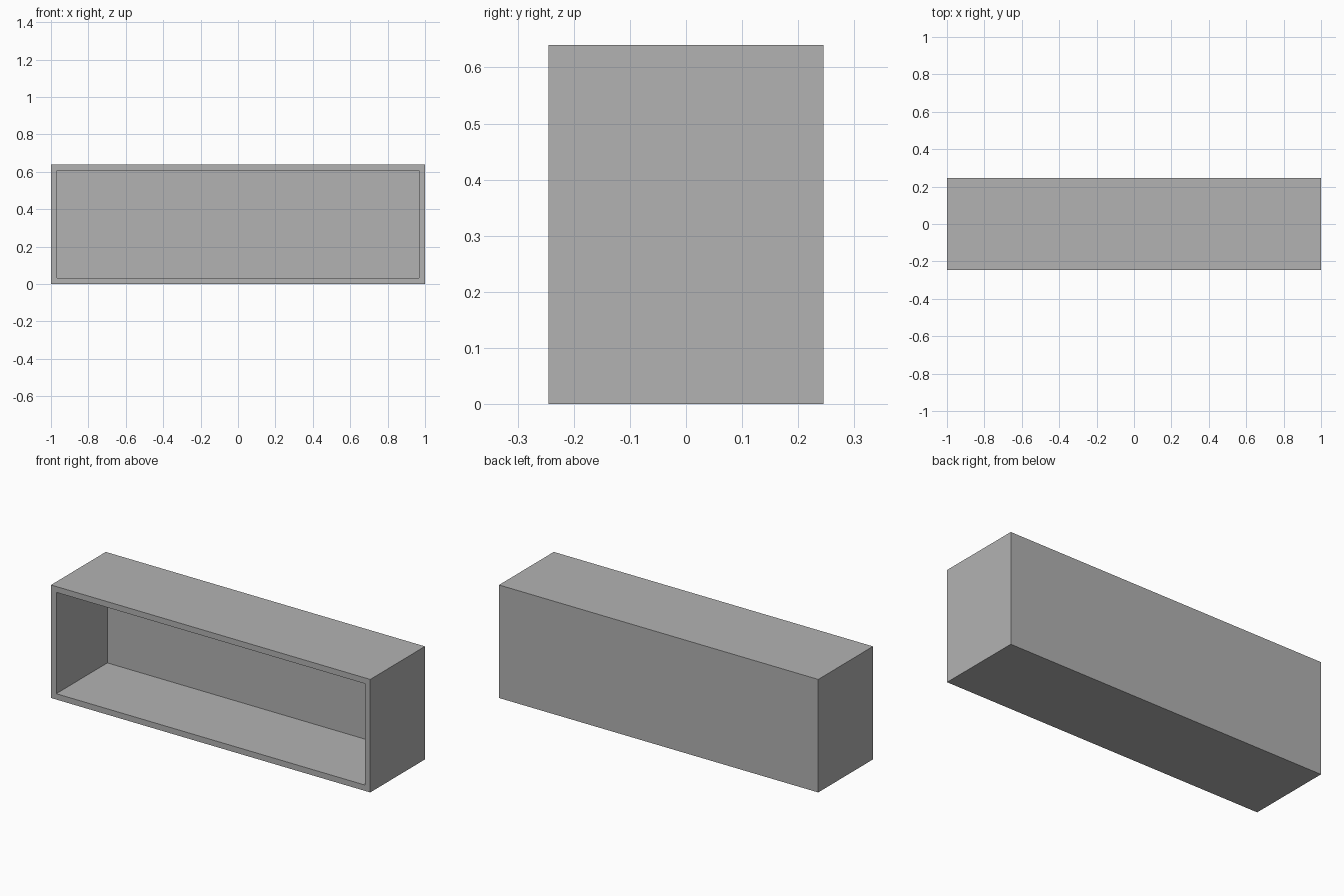
import bpy
import bmesh
from mathutils import Vector

cube = bpy.data.objects.get("Cube")
if cube:
    bpy.data.objects.remove(cube, do_unlink=True)

WIDTH, DEPTH, HEIGHT, WALL = 2.0, 0.49, 0.64, 0.033

# Plain grey finish
grey = bpy.data.materials.new("plain_grey")
grey.use_nodes = True
colour = (0.448, 0.448, 0.448, 1)
grey.diffuse_color = colour
grey.node_tree.nodes["Principled BSDF"].inputs["Base Color"].default_value = colour

# Solid box standing on the floor
bm = bmesh.new()
bmesh.ops.create_cube(bm, size=1)
bmesh.ops.scale(bm, vec=(WIDTH, DEPTH, HEIGHT), verts=bm.verts)
bmesh.ops.translate(bm, vec=(0, 0, HEIGHT / 2), verts=bm.verts)

# Inset the front to leave a rim, then push the panel in to hollow the box
front = min(bm.faces, key=lambda f: f.calc_center_median().y)
bmesh.ops.inset_region(bm, faces=[front], thickness=WALL, use_even_offset=True)
pushed = bmesh.ops.extrude_discrete_faces(bm, faces=[front])["faces"][0]
bmesh.ops.translate(bm, vec=Vector((0, DEPTH - WALL, 0)), verts=pushed.verts)
bmesh.ops.recalc_face_normals(bm, faces=bm.faces)

mesh = bpy.data.meshes.new("open_shelf_box")
bm.to_mesh(mesh)
bm.free()
mesh.materials.append(grey)
shelf = bpy.data.objects.new("open_shelf_box", mesh)
bpy.context.collection.objects.link(shelf)
